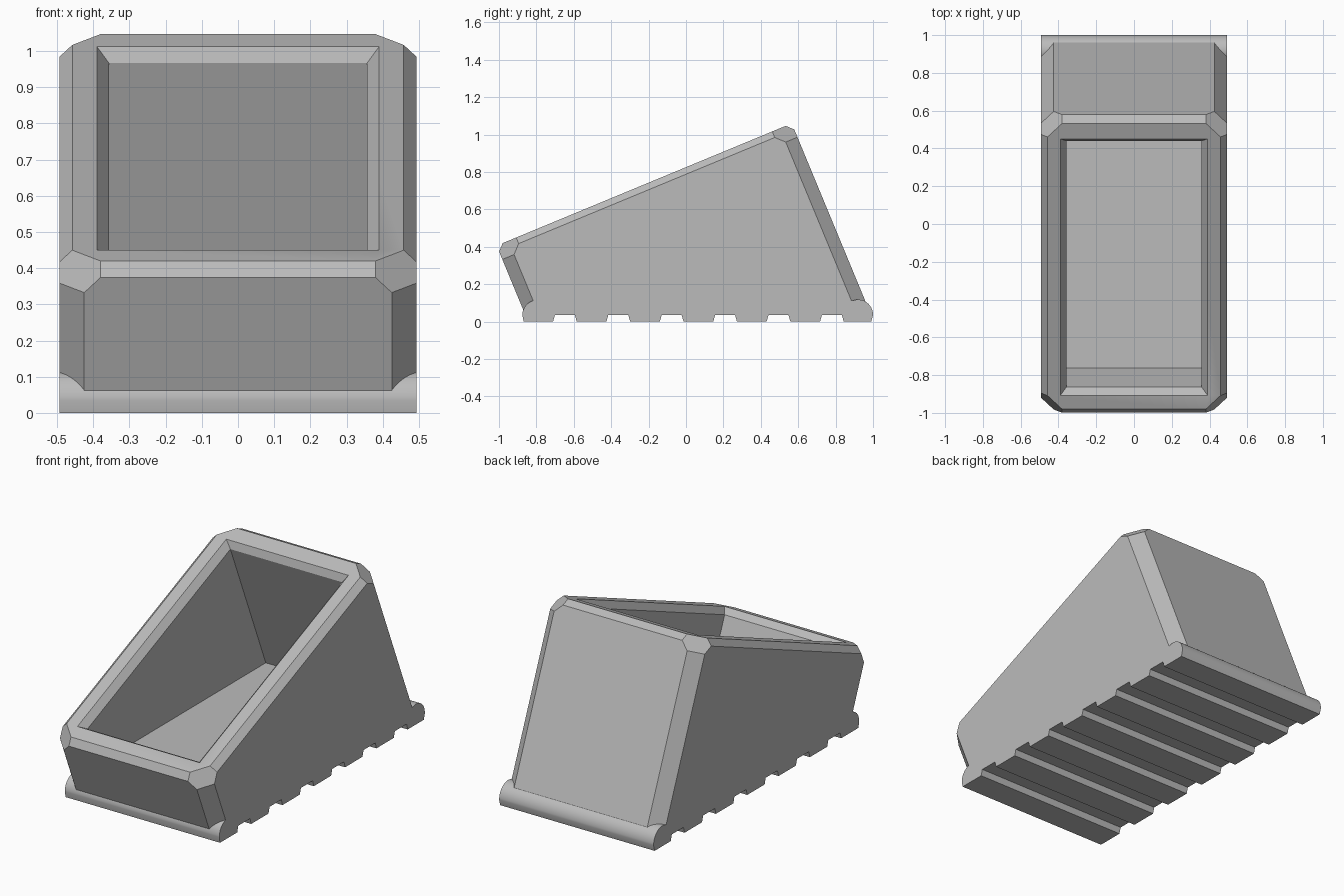
import bpy, bmesh, math
from mathutils import Vector

if "Cube" in bpy.data.objects:
    bpy.data.objects.remove(bpy.data.objects["Cube"])

TILT = math.radians(22.5)
C, S = math.cos(TILT), math.sin(TILT)
HALF_W = 0.493
U0, U1, TOP = -0.78, 0.928, 0.763   # tilted frame: front, back, top


def tilted(x, u, v):
    return Vector((x, u * C - v * S, u * S + v * C))


def finish(bm, name):
    bmesh.ops.recalc_face_normals(bm, faces=bm.faces)
    mesh = bpy.data.meshes.new(name)
    bm.to_mesh(mesh)
    bm.free()
    obj = bpy.data.objects.new(name, mesh)
    bpy.context.collection.objects.link(obj)
    return obj


def cut_below(bm, z):
    """Slice off everything under height z and cap the opening."""
    geom = bm.verts[:] + bm.edges[:] + bm.faces[:]
    cut = bmesh.ops.bisect_plane(bm, geom=geom, plane_co=(0, 0, z),
                                 plane_no=(0, 0, 1), clear_inner=True)
    edges = [e for e in cut["geom_cut"] if isinstance(e, bmesh.types.BMEdge)]
    bmesh.ops.contextual_create(bm, geom=edges)


# Tilted bin body: chamfered box with cut corners, as a convex hull
bm = bmesh.new()
corner = [(.113, 0, .035), (.068, 0, .080), (0, .068, .080),
          (0, .113, .035), (.035, .113, 0), (.113, .035, 0)]
for side in (-1, 1):
    for u_end, inward in ((U0, 1), (U1, -1)):
        for dx, du, dv in corner:
            bm.verts.new(tilted(side * (HALF_W - dx), u_end + inward * du, TOP - dv))
        for dx, du in ((.068, 0), (0, .068)):
            bm.verts.new(tilted(side * (HALF_W - dx), u_end + inward * du, -0.8))
bmesh.ops.convex_hull(bm, input=bm.verts)
bmesh.ops.dissolve_limit(bm, angle_limit=0.02, verts=bm.verts, edges=bm.edges)
cut_below(bm, 0.05)
body = finish(bm, "tilted_bin")

# Grooved base with rounded front and back rolls
profile = []
for i in range(17):
    a = math.pi * (1 - 0.5 * i / 16)
    profile.append((-0.795 + 0.08 * math.cos(a), 0.035 + 0.08 * math.sin(a)))
for i in range(17):
    a = math.pi * (0.62 - 0.62 * i / 16)
    profile.append((0.92 + 0.08 * math.cos(a), 0.035 + 0.083 * math.sin(a)))
profile.append((0.99, 0.0))
for i in reversed(range(6)):
    y = -0.711 + 0.2855 * i
    profile += [(y + .127, 0), (y + .117, .035), (y + .010, .035), (y, 0)]
profile.append((-0.868, 0.0))
bm = bmesh.new()
face = bm.faces.new([bm.verts.new((-HALF_W, y, z)) for y, z in profile])
ext = bmesh.ops.extrude_face_region(bm, geom=[face])
bmesh.ops.translate(bm, vec=(2 * HALF_W, 0, 0),
                    verts=[g for g in ext["geom"] if isinstance(g, bmesh.types.BMVert)])
base = finish(bm, "grooved_base")

# Cavity cutter: straight walls, flared lip, level floor
bm = bmesh.new()
rings = []
for v, grow in ((-0.8, 0), (0.725, 0), (TOP, .033), (TOP + .038, .066)):
    x, a, b = .357 + grow, -.633 - grow, .777 + grow * 0.8
    rings.append([bm.verts.new(tilted(*p, v)) for p in ((-x, a), (x, a), (x, b), (-x, b))])
bm.faces.new(rings[0])
bm.faces.new(rings[-1])
for low, high in zip(rings, rings[1:]):
    for i in range(4):
        j = (i + 1) % 4
        bm.faces.new((low[i], low[j], high[j], high[i]))
cut_below(bm, 0.188)
cavity = finish(bm, "cavity_cutter")
cavity.hide_render = True

# Join the base, hollow the bin
bpy.context.view_layer.objects.active = body
body.select_set(True)
for tool, op in ((base, "UNION"), (cavity, "DIFFERENCE")):
    mod = body.modifiers.new(op.lower(), "BOOLEAN")
    mod.object, mod.operation, mod.solver = tool, op, "EXACT"
    bpy.ops.object.modifier_apply(modifier=mod.name)
    bpy.data.objects.remove(tool)

# Plain grey finish
grey = bpy.data.materials.new("grey_plastic")
grey.diffuse_color = (0.50, 0.50, 0.50, 1)
grey.use_nodes = True
grey.node_tree.nodes["Principled BSDF"].inputs["Base Color"].default_value = grey.diffuse_color
body.data.materials.clear()
body.data.materials.append(grey)
bpy.ops.object.shade_smooth_by_angle(angle=math.radians(25))
